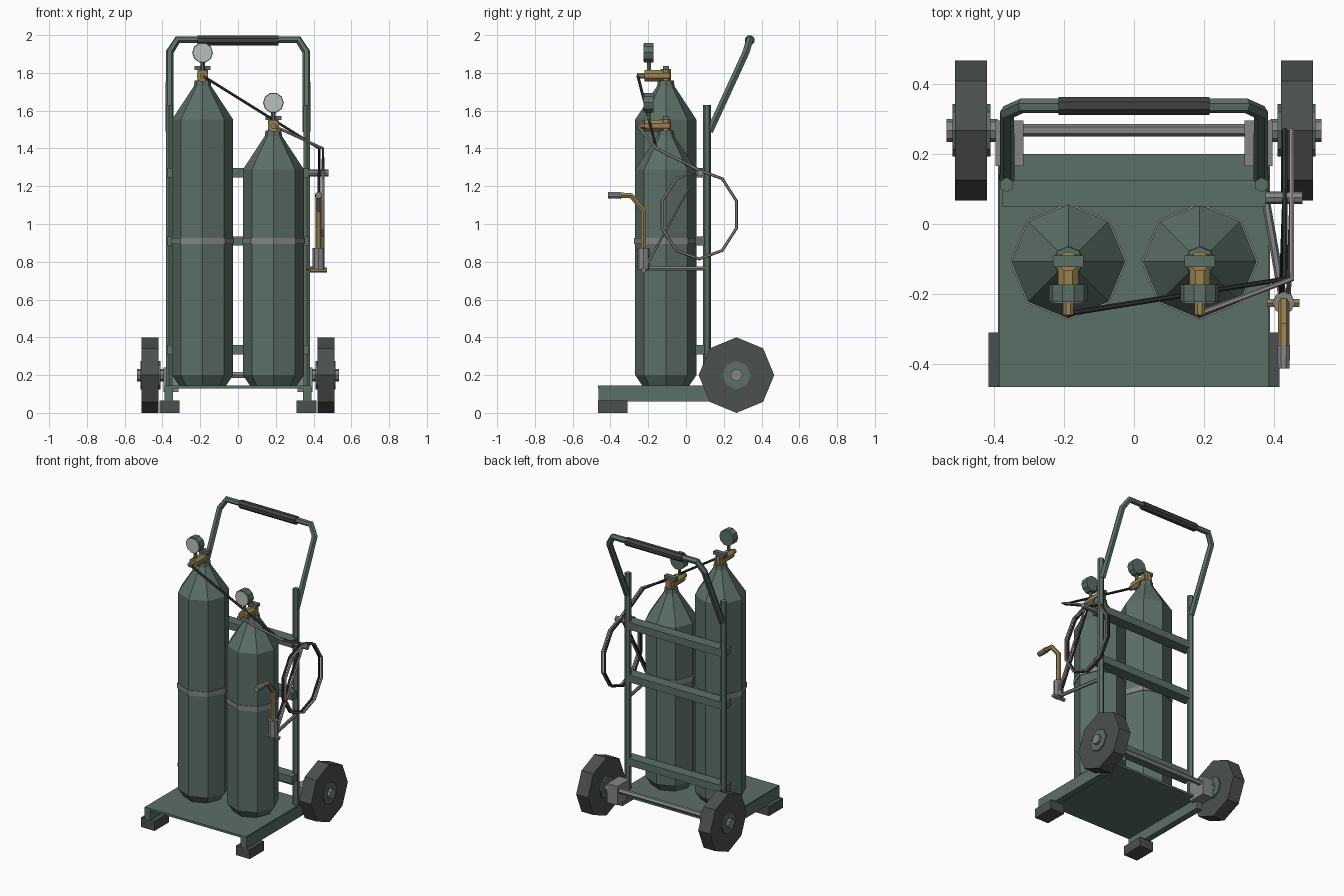
import bpy, bmesh, math
from mathutils import Vector, Matrix

if "Cube" in bpy.data.objects:
    bpy.data.objects.remove(bpy.data.objects["Cube"])


def material(name, rgb):
    m = bpy.data.materials.new(name)
    m.diffuse_color = (*rgb, 1)
    m.use_nodes = True
    m.node_tree.nodes["Principled BSDF"].inputs["Base Color"].default_value = m.diffuse_color
    return m


GREEN = material("painted green", (0.105, 0.16, 0.132))
TIRE = material("tire rubber", (0.07, 0.08, 0.074))
GRIPC = material("grip rubber", (0.05, 0.056, 0.053))
STEEL = material("steel", (0.23, 0.24, 0.24))
BRASS = material("brass", (0.32, 0.225, 0.085))
FACE = material("gauge face", (0.5, 0.53, 0.5))
DARK = material("dark hose", (0.035, 0.037, 0.036))
LIGHT = material("light hose", (0.33, 0.30, 0.28))


def finish(name, bm, mat):
    bmesh.ops.recalc_face_normals(bm, faces=bm.faces)
    me = bpy.data.meshes.new(name)
    bm.to_mesh(me)
    bm.free()
    me.materials.append(mat)
    ob = bpy.data.objects.new(name, me)
    bpy.context.collection.objects.link(ob)
    return ob


def box(name, lo, hi, mat):
    bm = bmesh.new()
    bmesh.ops.create_cube(bm, size=1)
    lo, hi = Vector(lo), Vector(hi)
    for v in bm.verts:
        v.co = (lo + hi) / 2 + v.co * (hi - lo)
    return finish(name, bm, mat)


def lathe(name, origin, axis, profile, sides, mat, turn=0.0):
    """Stack of rings (distance, radius) along an axis, closed at both ends."""
    bm = bmesh.new()
    rot = {'x': Matrix.Rotation(math.pi / 2, 3, 'Y'),
           'y': Matrix.Rotation(-math.pi / 2, 3, 'X'),
           'z': Matrix.Identity(3)}[axis]
    rings = []
    for d, r in profile:
        ring = []
        for i in range(sides):
            a = 2 * math.pi * i / sides + turn
            p = rot @ Vector((r * math.cos(a), r * math.sin(a), d))
            ring.append(bm.verts.new(p + Vector(origin)))
        rings.append(ring)
    for a, b in zip(rings, rings[1:]):
        for i in range(sides):
            j = (i + 1) % sides
            bm.faces.new((a[i], a[j], b[j], b[i]))
    bm.faces.new(rings[0])
    bm.faces.new(rings[-1])
    return finish(name, bm, mat)


def tube(name, pts, r, mat, res=1):
    cu = bpy.data.curves.new(name, 'CURVE')
    cu.dimensions = '3D'
    cu.bevel_depth = r
    cu.bevel_resolution = res
    cu.use_fill_caps = True
    sp = cu.splines.new('POLY')
    sp.points.add(len(pts) - 1)
    for p, co in zip(sp.points, pts):
        p.co = (*co, 1)
    sp.use_smooth = False
    ob = bpy.data.objects.new(name, cu)
    bpy.context.collection.objects.link(ob)
    me = bpy.data.meshes.new_from_object(ob.evaluated_get(bpy.context.evaluated_depsgraph_get()))
    bpy.data.objects.remove(ob)
    me.materials.clear()
    me.materials.append(mat)
    for p in me.polygons:
        p.use_smooth = False
    ob = bpy.data.objects.new(name, me)
    bpy.context.collection.objects.link(ob)
    return ob


# Deck
box("deck_plate", (-0.385, -0.465, 0.13), (0.385, 0.2, 0.145), GREEN)

for s, side in ((-1, "left"), (1, "right")):
    def sbox(name, x0, x1, y0, y1, z0, z1, mat):
        a, b = sorted((s * x0, s * x1))
        box(f"{side}_{name}", (a, y0, z0), (b, y1, z1), mat)

    # Rails, feet and axle brackets
    sbox("deck_rail", 0.345, 0.388, -0.464, 0.2, 0.06, 0.14, GREEN)
    sbox("front_foot", 0.31, 0.415, -0.465, -0.31, 0.0, 0.065, TIRE)
    sbox("axle_bracket", 0.315, 0.395, 0.165, 0.295, 0.11, 0.24, STEEL)

    # Wheel, hub and cap
    o = (0, 0.267, 0.2)
    lathe(f"{side}_wheel", o, 'x', [(s * 0.42, 0.2), (s * 0.51, 0.2)], 8, TIRE)
    lathe(f"{side}_hub", o, 'x', [(s * 0.41, 0.075), (s * 0.517, 0.075)], 8, GREEN)
    lathe(f"{side}_hub_cap", o, 'x', [(s * 0.39, 0.033), (s * 0.535, 0.033)], 8, STEEL)

    # Upright post
    lathe(f"{side}_post", (s * 0.364, 0.112, 0), 'z', [(0.13, 0.021), (1.63, 0.021)],
          6, GREEN, math.pi / 6)

tube("axle", [(-0.42, 0.267, 0.2), (0.42, 0.267, 0.2)], 0.018, STEEL)

# Cross bars
for name, z in (("lower", 0.335), ("middle", 0.91), ("upper", 1.272)):
    box(name + "_cross_bar", (-0.376, 0.05, z - 0.025), (0.376, 0.126, z + 0.025), GREEN)

# Push handle with grip
half = [(0.362, 0.125, 1.49), (0.362, 0.318, 1.91), (0.32, 0.337, 1.975)]
tube("push_handle", [(-x, y, z) for x, y, z in half] + half[::-1], 0.021, GREEN)
lathe("handle_grip", (0, 0.337, 1.972), 'x', [(-0.215, 0.028), (0.215, 0.028)], 8, GRIPC,
      math.pi / 8)

# Gas tanks with strap, valve, regulator and gauge
TY = -0.107
for name, x, top in (("tall_tank", -0.1875, 1.785), ("short_tank", 0.1875, 1.52)):
    lathe(name, (x, TY, 0), 'z',
          [(0.145, 0.125), (0.2, 0.162), (top - 0.232, 0.162), (top - 0.055, 0.046),
           (top - 0.025, 0.042)], 8, GREEN)
    lathe(name + "_strap", (x, TY, 0), 'z', [(0.893, 0.167), (0.927, 0.167)], 8, STEEL)
    box(name + "_strap_lug", (x - 0.03, 0.03, 0.893), (x + 0.03, 0.06, 0.927), STEEL)
    lathe(name + "_valve_body", (x, TY, top), 'z', [(-0.035, 0.03), (0.035, 0.03)], 8, BRASS,
          math.pi / 8)
    lathe(name + "_regulator", (x, 0, top), 'y',
          [(-0.085, 0.032), (-0.22, 0.032), (-0.22, 0.016), (-0.26, 0.016)], 8, BRASS,
          math.pi / 8)
    box(name + "_valve_knob", (x - 0.043, -0.122, top + 0.03), (x + 0.043, -0.09, top + 0.052), GREEN)
    lathe(name + "_gauge_stem", (x, -0.197, top), 'z', [(0.02, 0.012), (0.08, 0.012)], 6, GREEN)
    lathe(name + "_gauge_body", (x, 0, top + 0.122), 'y', [(-0.173, 0.055), (-0.222, 0.055)],
          10, GREEN)
    lathe(name + "_gauge_face", (x, 0, top + 0.122), 'y', [(-0.221, 0.049), (-0.226, 0.049)],
          10, FACE)

# Hose hook
lathe("hose_hook", (0, 0.075, 1.27), 'x', [(0.36, 0.018), (0.48, 0.018)], 8, STEEL)

# Hoses: out of the regulator, once around the hook, then down to the torch
for name, x, start, mat in (("dark_hose", 0.43, (-0.1875, -0.255, 1.785), DARK),
                            ("light_hose", 0.45, (0.1875, -0.255, 1.52), LIGHT)):
    pts = [start, (x, -0.157, 1.4)]
    for i in range(11):
        a = 2 * math.pi * i / 10
        pts.append((x, 0.07 + 0.207 * math.sin(a), 1.05 + 0.235 * math.cos(a)))
    pts.append((x - 0.01, -0.222, 0.76))
    tube(name, pts, 0.008, mat)

# Torch with its holder arm
TX, TYY = 0.427, -0.225
tube("torch_holder_arm", [(0.37, 0.1, 0.765), (TX, TYY, 0.765)], 0.012, STEEL)
lathe("torch_collar", (TX, TYY, 0), 'z', [(0.76, 0.032), (0.872, 0.032)], 8, STEEL)
lathe("torch_valve_shaft", (0, TYY, 0.756), 'x', [(0.38, 0.013), (0.472, 0.013)], 6, BRASS)
tube("torch_neck", [(TX, TYY, 0.86), (TX, TYY, 1.07), (TX, -0.29, 1.15), (TX, -0.35, 1.153)],
     0.016, BRASS)
lathe("torch_tip", (TX, 0, 1.152), 'y', [(-0.345, 0.02), (-0.412, 0.018)], 8, STEEL, math.pi / 8)
